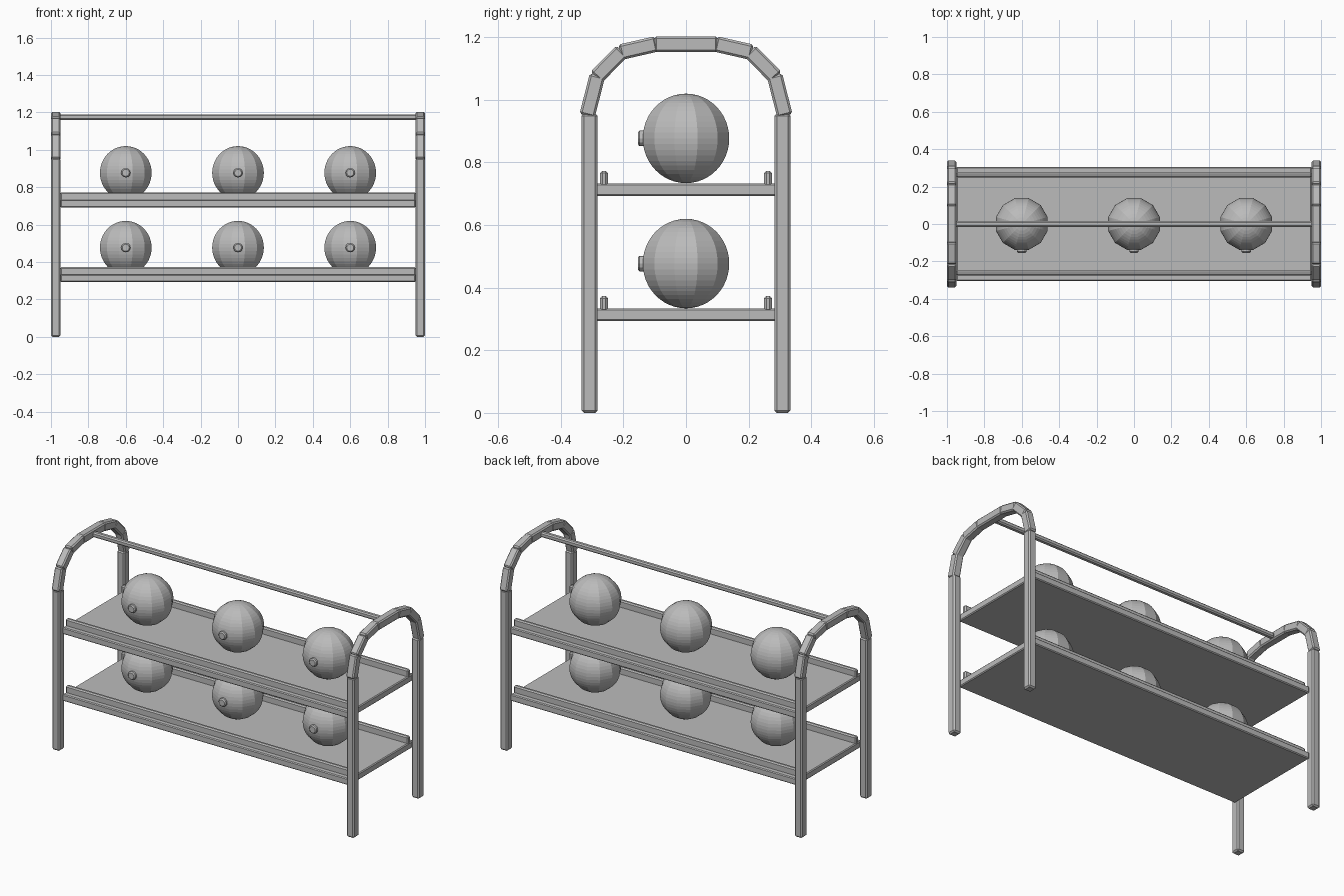
import bpy, bmesh, math
from mathutils import Matrix, Vector

if "Cube" in bpy.data.objects:
    bpy.data.objects.remove(bpy.data.objects["Cube"])

grey = bpy.data.materials.new("plain grey")
grey.diffuse_color = (0.5, 0.5, 0.5, 1)
grey.use_nodes = True
grey.node_tree.nodes["Principled BSDF"].inputs["Base Color"].default_value = grey.diffuse_color


def add_object(name, bm):
    bmesh.ops.recalc_face_normals(bm, faces=bm.faces[:])
    mesh = bpy.data.meshes.new(name)
    bm.to_mesh(mesh)
    bm.free()
    mesh.materials.append(grey)
    ob = bpy.data.objects.new(name, mesh)
    bpy.context.collection.objects.link(ob)
    return ob


def box(name, center, size, bevel, tilt=0.0):
    """Chamfered box, tilted about the x axis."""
    bm = bmesh.new()
    bmesh.ops.create_cube(bm, size=1)
    bmesh.ops.scale(bm, vec=size, verts=bm.verts[:])
    if bevel:
        bmesh.ops.bevel(bm, geom=bm.edges[:], offset=bevel, segments=1,
                        affect='EDGES', profile=0.5)
    bmesh.ops.transform(bm, verts=bm.verts[:],
                        matrix=Matrix.Translation(center) @ Matrix.Rotation(tilt, 4, 'X'))
    return add_object(name, bm)


# End frames: straight legs and an arch of overlapping straight pieces
half_arch = [(-0.315, 0.953), (-0.284, 1.075), (-0.207, 1.153), (-0.098, 1.178)]
arch = half_arch + [(-y, z) for y, z in reversed(half_arch)]
for x in (-0.975, 0.975):
    for y in (-0.308, 0.308):
        box("leg", (x, y, 0.4785), (0.05, 0.052, 0.957), 0.008)
    for (y0, z0), (y1, z1) in zip(arch, arch[1:]):
        length = math.hypot(y1 - y0, z1 - z0)
        box("arch_piece", (x, (y0 + y1) / 2, (z0 + z1) / 2),
            (0.05, length + 0.008, 0.05), 0.007, math.atan2(z1 - z0, y1 - y0))

# Top rail
box("top_rail", (0, 0, 1.175), (1.91, 0.03, 0.03), 0.007)

# Shelves with raised lips, each carrying three balls
for shelf_z in (0.293, 0.693):
    box("shelf", (0, 0, shelf_z + 0.02), (1.9, 0.61, 0.04), 0.005)
    for y in (-0.262, 0.262):
        box("shelf_lip", (0, y, shelf_z + 0.055), (1.9, 0.025, 0.05), 0.007)

    for x in (-0.6, 0, 0.6):
        center = Vector((x, 0, shelf_z + 0.184))
        bm = bmesh.new()
        bmesh.ops.create_uvsphere(bm, u_segments=12, v_segments=24, radius=0.143,
                                  matrix=Matrix.Translation(center) @ Matrix.Rotation(math.radians(15), 4, 'Z'))
        add_object("ball", bm)

        # Chamfered round knob on the front of the ball
        bm = bmesh.new()
        bmesh.ops.create_cone(bm, cap_ends=True, segments=12, radius1=0.025, radius2=0.025, depth=0.03)
        rims = [e for e in bm.edges if abs(e.verts[0].co.z - e.verts[1].co.z) < 1e-5]
        bmesh.ops.bevel(bm, geom=rims, offset=0.006, segments=1, affect='EDGES', profile=0.5)
        bmesh.ops.transform(bm, verts=bm.verts[:],
                            matrix=Matrix.Translation(center + Vector((0, -0.139, 0))) @ Matrix.Rotation(math.pi / 2, 4, 'X'))
        add_object("ball_knob", bm)
